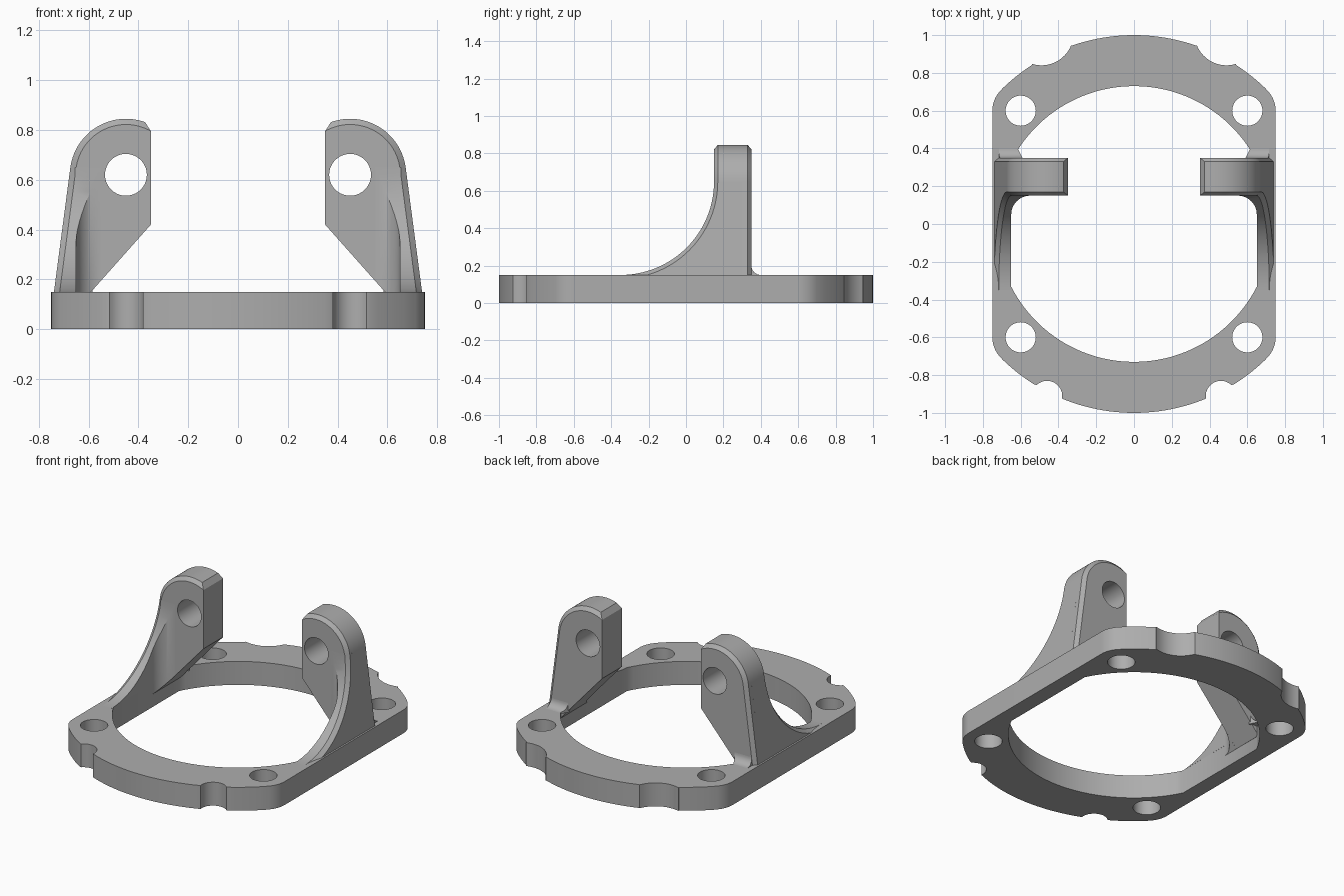
import bpy, bmesh
from math import sin, cos, radians, acos, degrees, sqrt

old = bpy.data.objects.get("Cube")
if old:
    bpy.data.objects.remove(old, do_unlink=True)

grey = bpy.data.materials.new("machined_grey")
grey.use_nodes = True
grey.diffuse_color = (0.42, 0.42, 0.42, 1)
grey.node_tree.nodes["Principled BSDF"].inputs["Base Color"].default_value = grey.diffuse_color


def arc(cx, cy, r, a0, a1, n=12):
    steps = [radians(a0 + (a1 - a0) * i / n) for i in range(n + 1)]
    return [(cx + r * cos(a), cy + r * sin(a)) for a in steps]


def activate(ob):
    bpy.ops.object.select_all(action='DESELECT')
    ob.select_set(True)
    bpy.context.view_layer.objects.active = ob


def finish(ob):
    if not ob.data.materials:
        ob.data.materials.append(grey)
    activate(ob)
    bpy.ops.object.shade_smooth_by_angle(angle=radians(30))


def loft(name, rings, side=1):
    """Closed solid through rings of equal length, mirrored when side is -1."""
    bm = bmesh.new()
    rows = [[bm.verts.new((side * x, y, z)) for x, y, z in ring] for ring in rings]
    n = len(rows[0])
    for a, b in zip(rows, rows[1:]):
        for i in range(n):
            j = (i + 1) % n
            bm.faces.new((a[i], a[j], b[j], b[i]))
    bm.faces.new(rows[0])
    bm.faces.new(rows[-1])
    bmesh.ops.remove_doubles(bm, verts=bm.verts, dist=0.001)
    bmesh.ops.recalc_face_normals(bm, faces=bm.faces)
    me = bpy.data.meshes.new(name)
    bm.to_mesh(me)
    bm.free()
    ob = bpy.data.objects.new(name, me)
    bpy.context.collection.objects.link(ob)
    return ob


# Base plate: notched outline, large opening and four bolt holes
THICK = 0.15


def both_halves(half):
    return half + [(-x, y) for x, y in reversed(half)][1:-1]


outline = both_halves(
    arc(0, 0, 1, -90, -67.7) + arc(0.46, -0.91, 0.08, 190, 45)
    + arc(0, 0, 1, -58, -46, 6) + arc(0.6, -0.6, 0.15, -45, 0)
    + arc(0.6, 0.6, 0.15, 0, 45) + arc(0, 0, 1, 46, 57.4, 6)
    + arc(0.49, 1.01, 0.17, -73, -158) + arc(0, 0, 1, 70.7, 90))
opening = both_halves(arc(0, 0, 0.73, -90, -27, 20) + arc(0, 0, 0.73, 27, 90, 20))
loops = [outline, opening]
for sx in (1, -1):
    for sy in (1, -1):
        loops.append(arc(sx * 0.6, sy * 0.6, 0.08, 0, 360, 32)[:-1])

curve = bpy.data.curves.new("base_plate", 'CURVE')
curve.dimensions = '2D'
curve.fill_mode = 'BOTH'
curve.extrude = THICK / 2
for loop in loops:
    sp = curve.splines.new('POLY')
    sp.points.add(len(loop) - 1)
    for p, (x, y) in zip(sp.points, loop):
        p.co = (x, y, 0, 1)
    sp.use_cyclic_u = True
plate = bpy.data.objects.new("base_plate", curve)
bpy.context.collection.objects.link(plate)
plate.location.z = THICK / 2
activate(plate)
bpy.ops.object.convert(target='MESH')
plate = bpy.context.view_layer.objects.active
bm = bmesh.new()
bm.from_mesh(plate.data)
bmesh.ops.remove_doubles(bm, verts=bm.verts, dist=0.0001)
bmesh.ops.recalc_face_normals(bm, faces=bm.faces)
bm.to_mesh(plate.data)
bm.free()
finish(plate)

# Shared dimensions of the pivot ears
EX, EZ, ER = 0.45, 0.62, 0.225      # centre and radius of the rounded top
FRONT, BACK = 0.15, 0.35            # ear faces
CH, CHY = 0.023, 0.02               # chamfer size
WALL = 0.65                         # inner face of the gusset
CY, CZ, CR = -0.35, 0.65, 0.5       # centre and radius of the gusset sweep


def under(x):       # sloped underside of the ear
    return THICK + (0.59 - x) * 1.125


def outer(z):       # tapered outer face
    return 0.739 - 0.1317 * (z - THICK)


def ear_ring(y, c):
    end = degrees(acos((0.35 + CH - c - EX) / (ER - c)))
    low = under(WALL)
    pts = [(outer(low) - c, low)] + arc(EX, EZ, ER - c, 7.5, end, 28)
    pts += [(0.35, 0.7955), (0.35, 0.42), (WALL, low)]
    return [(x, y, z) for x, z in pts]


def gusset_ring(r, x_of):
    pts = arc(CY, CZ, r, -90, 0, 28) + [(0.3, CZ), (0.3, CZ - r)]
    return [(x_of(z), y, z) for y, z in pts]


for side, tag in ((1, "left"), (-1, "right")):
    # Ear with chamfered rim and a pivot hole
    ear = loft(tag + "_ear", [ear_ring(FRONT, CH), ear_ring(FRONT + CHY, 0),
                              ear_ring(BACK - CHY, 0), ear_ring(BACK, CH)], side)
    circle = arc(EX, EZ, 0.084, 0, 360, 40)[:-1]
    cutter = loft("pivot_cutter", [[(x, y, z) for x, z in circle] for y in (0, 0.5)], side)
    cutter.hide_render = True
    mod = ear.modifiers.new("pivot_hole", 'BOOLEAN')
    mod.operation = 'DIFFERENCE'
    mod.solver = 'EXACT'
    mod.object = cutter
    activate(ear)
    bpy.ops.object.modifier_apply(modifier=mod.name)
    bpy.data.objects.remove(cutter, do_unlink=True)
    finish(ear)

    # Swept gusset along the plate edge
    finish(loft(tag + "_gusset", [
        gusset_ring(CR, lambda z: min(WALL, outer(z) - CH - 0.002)),
        gusset_ring(CR, lambda z: outer(z) - CH),
        gusset_ring(CR + CHY, outer)], side))

    # Rounded inside corner between ear and gusset
    rings = []
    for x, y in arc(WALL - 0.1, FRONT - 0.1, 0.1, 0, 90, 14):
        top = CZ - sqrt(max(0, CR ** 2 - (y - CY) ** 2))
        back_x = WALL + 0.005
        rings.append([(x, y, under(x)), (x, y, top),
                      (back_x, y, top), (back_x, y, under(back_x))])
    finish(loft(tag + "_inner_fillet", rings, side))

    # Small fillet where the back of the ear meets the plate
    prof = arc(BACK + 0.05, THICK + 0.05, 0.05, 270, 180, 8)
    prof += [(BACK - 0.01, THICK + 0.05), (BACK - 0.01, 0.14), (BACK + 0.05, 0.14)]
    finish(loft(tag + "_back_fillet", [
        [(0.59 + (y - BACK) * 0.5, y, z) for y, z in prof],
        [(outer(z) - CH, y, z) for y, z in prof]], side))
